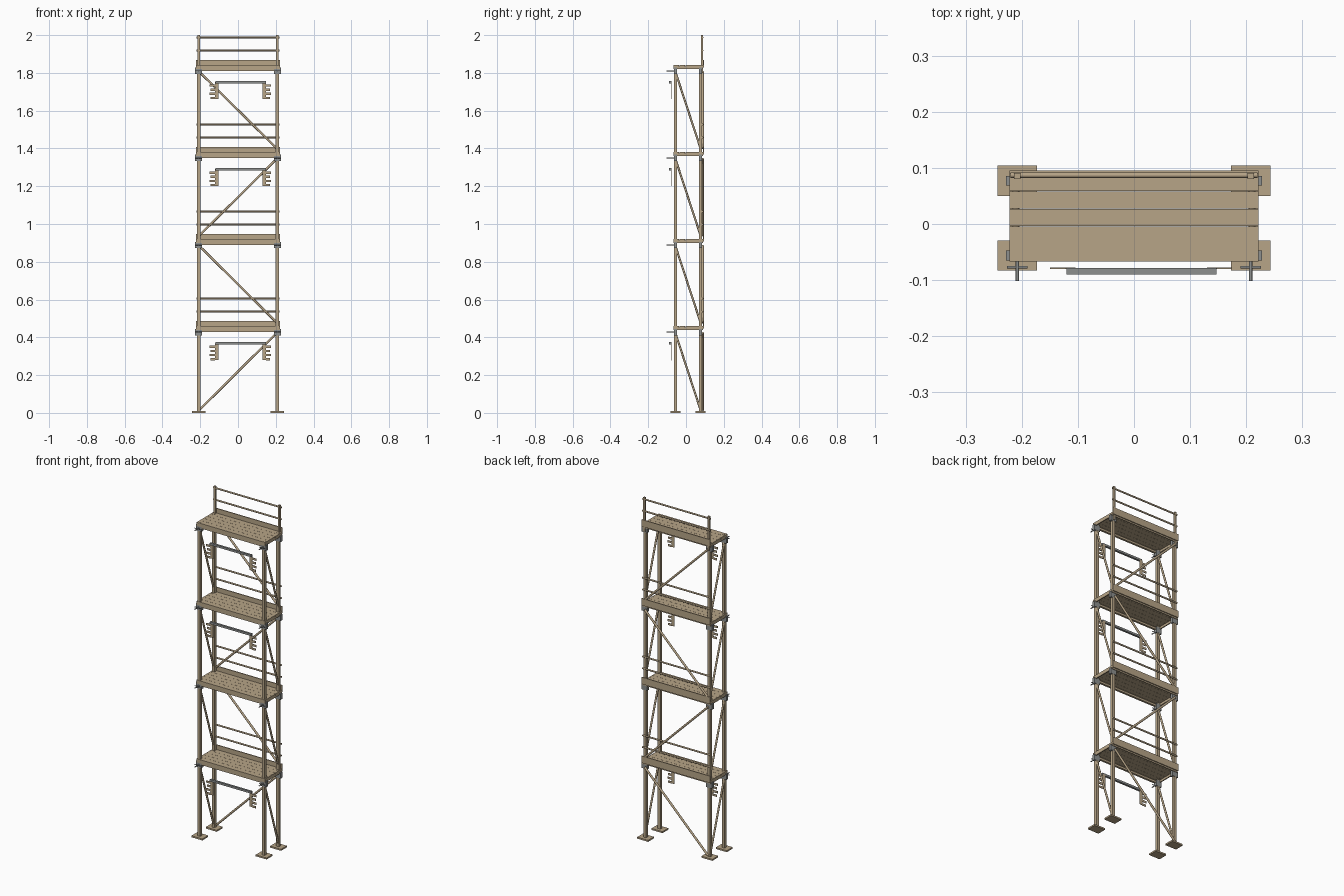
import bpy, bmesh, math
from mathutils import Vector, Matrix

if "Cube" in bpy.data.objects:
    bpy.data.objects.remove(bpy.data.objects["Cube"])


def material(name, rgb):
    m = bpy.data.materials.new(name)
    m.diffuse_color = (*rgb, 1)
    m.use_nodes = True
    m.node_tree.nodes["Principled BSDF"].inputs["Base Color"].default_value = m.diffuse_color
    return m


TAN = material("weathered tan", (0.475, 0.375, 0.245))
GREY = material("steel grey", (0.27, 0.28, 0.275))


def finish(name, bm, mat, smooth=False):
    bmesh.ops.recalc_face_normals(bm, faces=bm.faces)
    me = bpy.data.meshes.new(name)
    bm.to_mesh(me)
    bm.free()
    me.materials.append(mat)
    ob = bpy.data.objects.new(name, me)
    bpy.context.collection.objects.link(ob)
    if smooth:
        me.shade_smooth()
        me.set_sharp_from_angle(angle=math.radians(40))
    return ob


def add_box(bm, x0, x1, y0, y1, z0, z1):
    mat = Matrix.Translation(((x0 + x1) / 2, (y0 + y1) / 2, (z0 + z1) / 2))
    mat = mat @ Matrix.Diagonal((x1 - x0, y1 - y0, z1 - z0, 1))
    bmesh.ops.create_cube(bm, size=1, matrix=mat)


def add_tube(bm, a, b, r, sides=16):
    a, b = Vector(a), Vector(b)
    d = b - a
    mat = Matrix.Translation((a + b) / 2) @ d.to_track_quat('Z', 'Y').to_matrix().to_4x4()
    bmesh.ops.create_cone(bm, cap_ends=True, segments=sides, radius1=r, radius2=r,
                          depth=d.length, matrix=mat)


def boxes(name, mat, *dims):
    bm = bmesh.new()
    for d in dims:
        add_box(bm, *d)
    return finish(name, bm, mat)


def tube(name, mat, a, b, r):
    bm = bmesh.new()
    add_tube(bm, a, b, r)
    return finish(name, bm, mat, True)


PX = 0.208                       # post position across
YF, YB = -0.056, 0.077           # front and back post rows
YG = 0.087                       # guard rail plane
STEP = 0.461                     # storey height
DECKS = [STEP * i - .003 for i in range(1, 5)]
H = 0.0085                       # half post width

# Posts with foot plates
for side, sx in (("left", -1), ("right", 1)):
    x = sx * PX
    for row, y in (("front", YF), ("back", YB)):
        boxes(f"{side}_{row}_post", TAN, (x - H, x + H, y - H, y + H, 0.005, 1.843))
        boxes(f"{side}_{row}_foot_plate", TAN,
              (x - .0355, x + .0355, y - .027, y + .027, 0, .009))
    # Upper guard post
    boxes(f"{side}_guard_post", TAN, (x - .006, x + .006, YG - .007, YG + .004, 1.80, 2.0))

# Storeys
for n, z in enumerate(DECKS, 1):
    # Deck planks
    planks = []
    for i in range(5):
        y0 = -0.0665 + i * 0.0313
        planks.append((-.222, .222, y0, y0 + .0305, z - .007, z + .001))
    boxes(f"deck_planks_{n}", TAN, *planks)

    # Deck frame: front and back edges, and end bearers
    boxes(f"deck_frame_{n}", TAN,
          (-.222, .222, -.0665, -.0625, z - .02, z - .007),
          (-.222, .222, .085, .089, z - .02, z - .007),
          (-.222, -.216, -.0625, .085, z - .02, z - .007),
          (.216, .222, -.0625, .085, z - .02, z - .007))

    # Toe board and front ledger
    boxes(f"toe_board_{n}", TAN, (-.222, .222, .0895, .095, z - .012, z + .028))
    boxes(f"front_ledger_{n}", TAN, (-.218, .218, YF - .007, YF + .005, z - .03, z - .018))

    # Back guard rails
    for label, dz in (("middle", .078), ("upper", .147)):
        tube(f"{label}_guard_rail_{n}", TAN, (-.22, YG, z + dz), (.22, YG, z + dz), .0048)

    # Diagonal bracing on the back and on both ends
    s = 1 if n % 2 else -1
    low = z - STEP + (.018 if n == 1 else .02)
    tube(f"back_brace_{n}", TAN, (-s * .205, YG + .002, low), (s * .205, YG + .002, z - .035), .006)
    for side, sx in (("left", -1), ("right", 1)):
        x = sx * (PX + .002)
        tube(f"{side}_end_brace_{n}", TAN, (x, YF, z - .035), (x, YB, low), .0055)

        # Post couplers
        x = sx * PX
        ox = sorted((sx * .191, sx * .228))
        for row, y in (("front", YF), ("back", YB)):
            boxes(f"{side}_{row}_coupler_{n}", GREY,
                  (ox[0], ox[1], y - .0088, y + .0088, z - .047, z - .013))

        # Front clamp bolt with cross handle
        bm = bmesh.new()
        add_tube(bm, (x, -.102, z - .03), (x, -.06, z - .03), .0028)
        add_tube(bm, (x - .018, -.077, z - .03), (x + .018, -.077, z - .03), .0022)
        finish(f"{side}_front_clamp_{n}", bm, GREY, True)

    # Access bars with thin toothed hangers in front
    if n != 2:
        zb = z - .09
        boxes(f"access_bar_{n}", GREY, (-.12, .147, -.09, -.078, zb - .006, zb + .006))
        for side, xs, xe in (("left", -.104, -.15), ("right", .13, .175)):
            d = math.copysign(1, xe - xs)
            stem = sorted((xs, xs + d * .018))
            teeth = [(*stem, -.0805, -.0775, zb - .088, zb)]
            for k in range(4):
                t = zb - .012 - k * .022
                tx = sorted((xs + d * .018, xe - d * (.005 if k % 2 else 0)))
                teeth.append((*tx, -.0805, -.0775, t - .012, t))
            boxes(f"{side}_toothed_hanger_{n}", TAN, *teeth)
